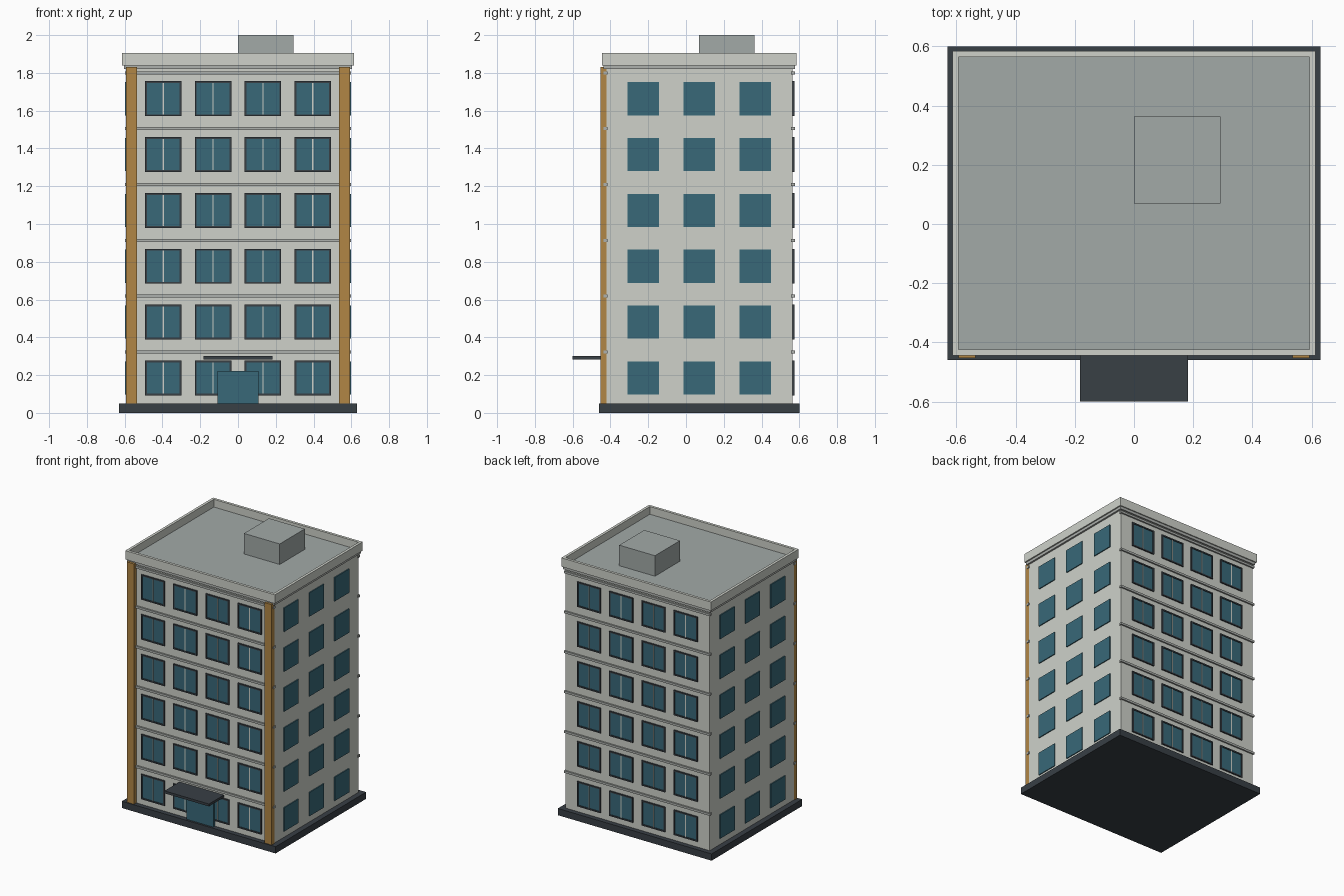
import bpy, bmesh
from mathutils import Matrix, Vector

if "Cube" in bpy.data.objects:
    bpy.data.objects.remove(bpy.data.objects["Cube"])

YC = 0.07                    # middle of the building in y
HX, HY = 0.59, 0.495         # half width and half depth of the walls
FLOORS, STEP = 6, 0.2957


def material(name, rgb):
    m = bpy.data.materials.new(name)
    m.diffuse_color = (*rgb, 1)
    m.use_nodes = True
    m.node_tree.nodes["Principled BSDF"].inputs["Base Color"].default_value = m.diffuse_color
    return m


WALL = material("wall_paint", (0.62, 0.64, 0.59))
TRIM = material("trim_grey", (0.42, 0.44, 0.42))
ROOF = material("roof_grey", (0.36, 0.40, 0.39))
DARK = material("dark_metal", (0.04, 0.05, 0.06))
GLASS = material("glass", (0.04, 0.14, 0.19))
GOLD = material("ochre_panel", (0.44, 0.24, 0.06))


def boxes(name, mat, spans):
    """One object from boxes given as (x0, x1, y0, y1, z0, z1)."""
    bm = bmesh.new()
    for x0, x1, y0, y1, z0, z1 in spans:
        size = Vector((abs(x1 - x0), abs(y1 - y0), abs(z1 - z0)))
        mid = Vector((x0 + x1, y0 + y1, z0 + z1)) / 2
        bmesh.ops.create_cube(bm, size=1, matrix=Matrix.Translation(mid) @ Matrix.Diagonal((*size, 1)))
    me = bpy.data.meshes.new(name)
    bm.to_mesh(me)
    bm.free()
    me.materials.append(mat)
    ob = bpy.data.objects.new(name, me)
    bpy.context.collection.objects.link(ob)
    return ob


# Plinth, walls and roof
boxes("plinth", DARK, [(-0.63, 0.63, -0.46, 0.60, 0, 0.05)])
boxes("walls", WALL, [(-HX, HX, YC - HY, YC + HY, 0.05, 1.82)])
boxes("cornice", TRIM, [(-0.603, 0.603, YC - 0.506, YC + 0.506, 1.82, 1.843)])
boxes("roof_deck", ROOF, [(-0.595, 0.595, YC - 0.496, YC + 0.496, 1.835, 1.848)])
boxes("roof_stair_house", ROOF, [(0, 0.293, 0.07, 0.363, 1.84, 2.0)])

# Parapet ring
PX, PY, T = 0.613, 0.514, 0.02
ring = []
for s in (-1, 1):
    ring.append((-PX, PX, YC + s * (PY - T), YC + s * PY, 1.84, 1.905))
    ring.append((s * (PX - T), s * PX, YC - PY + T, YC + PY - T, 1.84, 1.905))
boxes("parapet", WALL, ring)

# Front and back windows and floor bands
WX, WZ, BAR = 0.0965, 0.0925, 0.01
for side, s in (("front", -1), ("back", 1)):
    inner = YC + s * (HY - 0.01)
    face = lambda d: YC + s * (HY + d)
    frames, panes, mullions, bands = [], [], [], []
    for f in range(FLOORS):
        z = 0.185 + f * STEP
        zb = 0.322 + f * STEP
        bands.append((-0.598, 0.598, inner, face(0.011), zb - 0.008, zb + 0.008))
        for c in range(4):
            x = (c - 1.5) * 0.264
            for k in (-1, 1):
                frames.append((x + k * (WX - BAR), x + k * WX, inner, face(0.009), z - WZ, z + WZ))
                frames.append((x - WX + BAR, x + WX - BAR, inner, face(0.009),
                               z + k * (WZ - BAR), z + k * WZ))
            panes.append((x - WX + BAR, x + WX - BAR, inner, face(0.004), z - WZ + BAR, z + WZ - BAR))
            mullions.append((x - 0.003, x + 0.003, inner, face(0.007), z - WZ + BAR, z + WZ - BAR))
    boxes(side + "_window_frames", DARK, frames)
    boxes(side + "_window_glass", GLASS, panes)
    boxes(side + "_window_mullions", WALL, mullions)
    boxes(side + "_floor_bands", TRIM, bands)

# Plain side windows
for side, s in (("left", -1), ("right", 1)):
    boxes(side + "_window_glass", GLASS,
          [(s * (HX - 0.01), s * (HX + 0.007), y - 0.084, y + 0.084, z - 0.088, z + 0.088)
           for y in (YC - 0.296, YC, YC + 0.296)
           for z in (0.185 + f * STEP for f in range(FLOORS))])

# Ochre corner pilasters on the front
for side, s in (("left", -1), ("right", 1)):
    boxes(side + "_pilaster", GOLD, [(s * 0.535, s * 0.593, -0.453, -0.42, 0.05, 1.83)])

# Entrance
boxes("entrance_door", GLASS, [(-0.109, 0.109, -0.445, -0.42, 0.05, 0.222)])
boxes("entrance_canopy", DARK, [(-0.182, 0.182, -0.60, -0.42, 0.282, 0.300)])
